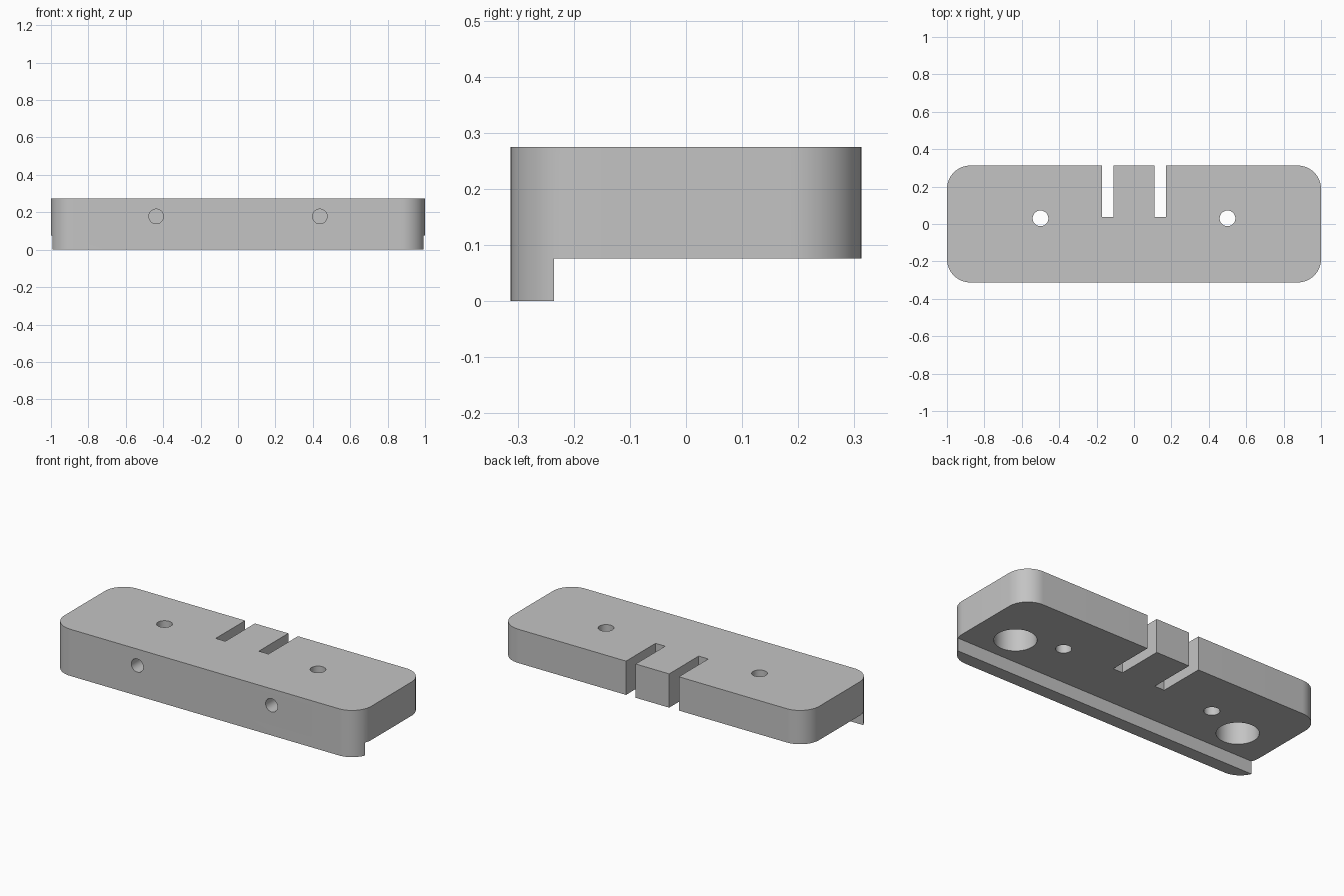
import bpy, bmesh, math
from mathutils import Matrix, Vector

if "Cube" in bpy.data.objects:
    bpy.data.objects.remove(bpy.data.objects["Cube"], do_unlink=True)

HALF_X, HALF_Y, TOP, UNDER = 1.0, 0.3125, 0.275, 0.076
CORNER = 0.125

grey = bpy.data.materials.new("plain grey")
grey.use_nodes = True
colour = (0.55, 0.55, 0.55, 1)
grey.diffuse_color = colour
grey.node_tree.nodes["Principled BSDF"].inputs["Base Color"].default_value = colour


def make_object(name, bm):
    bmesh.ops.recalc_face_normals(bm, faces=bm.faces)
    mesh = bpy.data.meshes.new(name)
    bm.to_mesh(mesh)
    bm.free()
    mesh.materials.append(grey)
    obj = bpy.data.objects.new(name, mesh)
    bpy.context.collection.objects.link(obj)
    return obj


def box_cutter(name, low, high):
    low, high = Vector(low), Vector(high)
    bm = bmesh.new()
    bmesh.ops.create_cube(bm, size=1, matrix=Matrix.Translation((low + high) / 2)
                          @ Matrix.Diagonal((high - low).to_4d()))
    return make_object(name, bm)


def hole_cutter(name, start, end, radius):
    start, end = Vector(start), Vector(end)
    axis = end - start
    turn = axis.to_track_quat("Z", "Y").to_matrix().to_4x4()
    bm = bmesh.new()
    bmesh.ops.create_cone(bm, cap_ends=True, segments=48, radius1=radius, radius2=radius,
                          depth=axis.length, matrix=Matrix.Translation((start + end) / 2) @ turn)
    return make_object(name, bm)


# Rounded block, full height
bm = bmesh.new()
outline = []
for i, (sx, sy) in enumerate([(1, 1), (-1, 1), (-1, -1), (1, -1)]):
    for step in range(17):
        a = math.pi / 2 * (i + step / 16)
        outline.append(bm.verts.new((sx * (HALF_X - CORNER) + CORNER * math.cos(a),
                                     sy * (HALF_Y - CORNER) + CORNER * math.sin(a), 0)))
base = bm.faces.new(outline)
walls = bmesh.ops.extrude_face_region(bm, geom=[base])
bmesh.ops.translate(bm, vec=(0, 0, TOP),
                    verts=[v for v in walls["geom"] if isinstance(v, bmesh.types.BMVert)])
block = make_object("mounting_block", bm)

# Underside step leaving the front lip
cutters = [box_cutter("step_cutter", (-1.2, -0.235, -0.1), (1.2, 0.5, UNDER))]

# Mirrored slots, through holes, underside pockets and front holes
for s, side in ((1, "left"), (-1, "right")):
    x0, x1 = sorted((s * 0.109, s * 0.172))
    cutters += [
        box_cutter(side + "_slot_cutter", (x0, 0.038, -0.2), (x1, 0.5, 0.5)),
        hole_cutter(side + "_through_cutter", (s * 0.5, 0.03, -0.2), (s * 0.5, 0.03, 0.5), 0.042),
        hole_cutter(side + "_pocket_cutter", (s * 0.75, -0.06, -0.1),
                    (s * 0.75, -0.06, UNDER + 0.16), 0.112),
        hole_cutter(side + "_front_cutter", (s * 0.4375, -0.5, 0.178),
                    (s * 0.4375, -0.1, 0.178), 0.039),
    ]

for cutter in cutters:
    cutter.hide_render = True
    mod = block.modifiers.new(cutter.name, "BOOLEAN")
    mod.operation = "DIFFERENCE"
    mod.solver = "EXACT"
    mod.object = cutter

# Bake the cuts and drop the cutters
bpy.context.view_layer.update()
graph = bpy.context.evaluated_depsgraph_get()
finished = bpy.data.meshes.new_from_object(block.evaluated_get(graph))
block.modifiers.clear()
block.data = finished
finished.materials.clear()
finished.materials.append(grey)
for poly in finished.polygons:
    poly.material_index = 0
for cutter in cutters:
    bpy.data.objects.remove(cutter, do_unlink=True)

# Smooth round walls, crisp edges
bpy.ops.object.select_all(action="DESELECT")
block.select_set(True)
bpy.context.view_layer.objects.active = block
bpy.ops.object.shade_smooth_by_angle(angle=math.radians(30))
